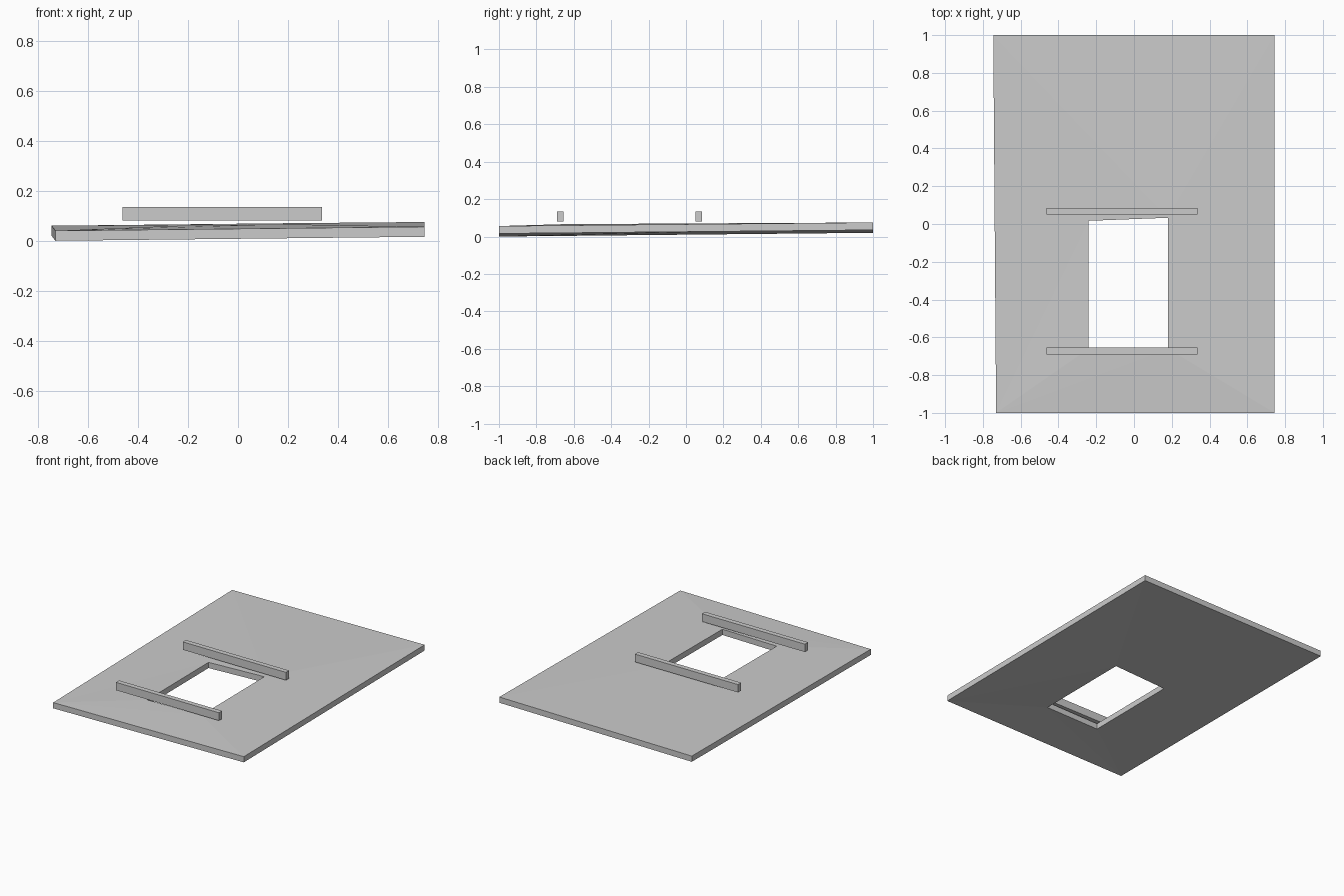
import bpy
import bmesh

cube = bpy.data.objects.get("Cube")
if cube:
    bpy.data.objects.remove(cube, do_unlink=True)

grey = bpy.data.materials.new("light_grey")
grey.use_nodes = True
colour = (0.6, 0.6, 0.6, 1.0)
grey.diffuse_color = colour
grey.node_tree.nodes["Principled BSDF"].inputs["Base Color"].default_value = colour


def add_object(name, bm):
    bmesh.ops.recalc_face_normals(bm, faces=bm.faces)
    mesh = bpy.data.meshes.new(name)
    bm.to_mesh(mesh)
    bm.free()
    mesh.materials.append(grey)
    obj = bpy.data.objects.new(name, mesh)
    bpy.context.collection.objects.link(obj)
    return obj


def add_bar(name, x0, x1, y0, y1, z0, z1):
    bm = bmesh.new()
    bmesh.ops.create_cube(bm, size=1)
    bmesh.ops.scale(bm, vec=(x1 - x0, y1 - y0, z1 - z0), verts=bm.verts)
    bmesh.ops.translate(bm, vec=((x0 + x1) / 2, (y0 + y1) / 2, (z0 + z1) / 2), verts=bm.verts)
    return add_object(name, bm)


# Slightly tilted slab: top corners of the outer edge and of the opening
THICKNESS = 0.04
outer = [(-0.73, -1, 0.04), (0.745, -1, 0.056), (0.745, 1, 0.075), (-0.745, 1, 0.06)]
opening = [(-0.24, -0.66, 0.06), (0.18, -0.66, 0.066), (0.18, 0.033, 0.07), (-0.24, 0.017, 0.064)]

bm = bmesh.new()


def ring(points, drop):
    return [bm.verts.new((x, y, z - drop)) for x, y, z in points]


outer_top, outer_low = ring(outer, 0), ring(outer, THICKNESS)
inner_top, inner_low = ring(opening, 0), ring(opening, THICKNESS)

# Top, bottom, outer walls and opening walls
for a, b in ((outer_top, inner_top), (outer_low, inner_low),
             (outer_top, outer_low), (inner_top, inner_low)):
    for i in range(4):
        j = (i + 1) % 4
        bm.faces.new((a[i], a[j], b[j], b[i]))
bmesh.ops.triangulate(bm, faces=bm.faces[:])
add_object("floor_slab", bm)

# Two rails across the ends of the opening
for name, y in (("front_rail", -0.69), ("back_rail", 0.05)):
    add_bar(name, -0.462, 0.336, y, y + 0.035, 0.08, 0.135)
